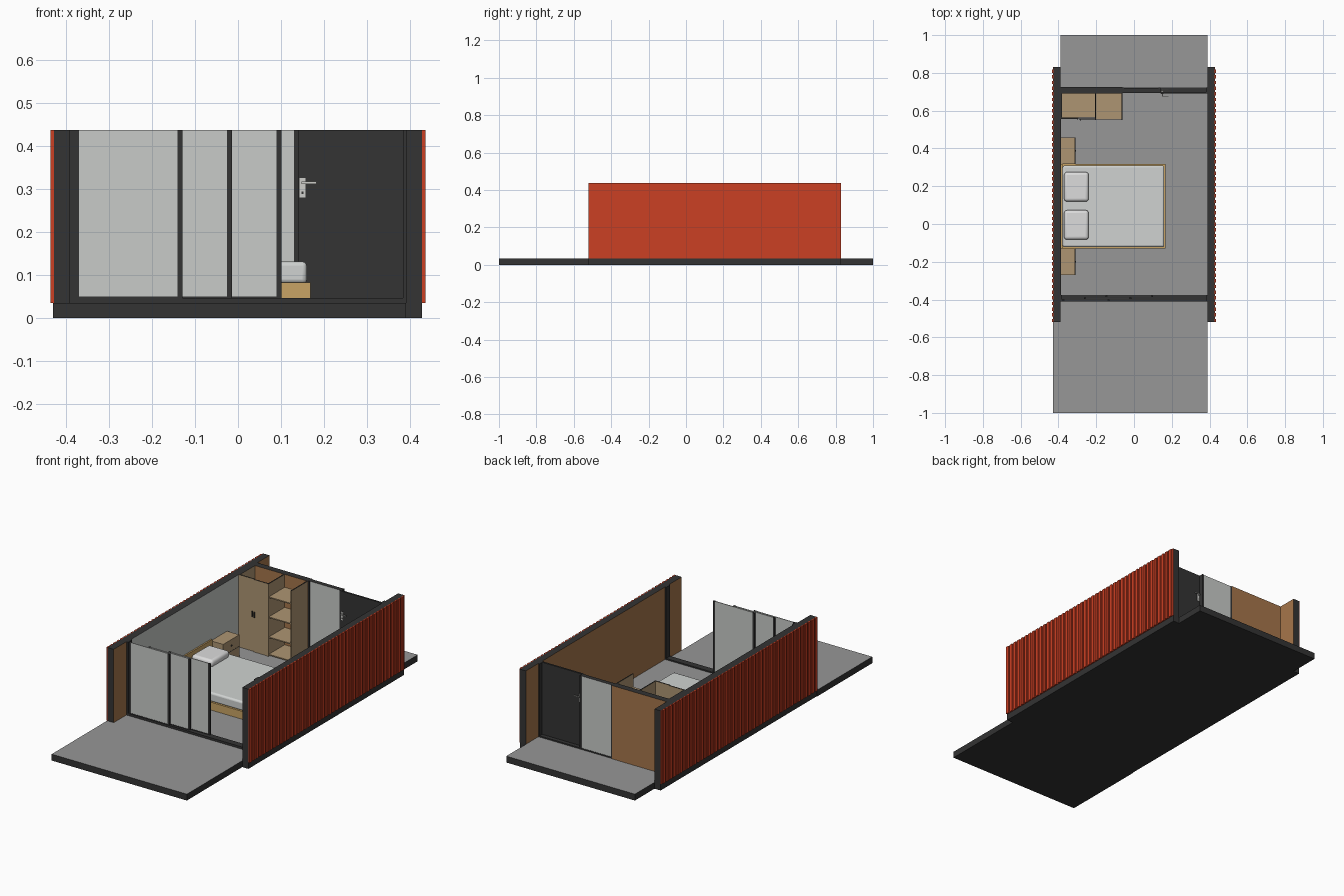
import bpy
import bmesh
from mathutils import Vector

cube = bpy.data.objects.get("Cube")
if cube:
    bpy.data.objects.remove(cube, do_unlink=True)


def material(name, r, g, b):
    m = bpy.data.materials.new(name)
    m.use_nodes = True
    m.diffuse_color = (r, g, b, 1)
    bsdf = next(n for n in m.node_tree.nodes if n.type == 'BSDF_PRINCIPLED')
    bsdf.inputs["Base Color"].default_value = (r, g, b, 1)
    return m


DARK = material("charcoal", 0.033, 0.033, 0.033)
FLOOR = material("floor_grey", 0.31, 0.31, 0.31)
RED = material("red_cladding", 0.60, 0.05, 0.017)
BROWN = material("brown_panel", 0.38, 0.18, 0.07)
WOOD = material("light_wood", 0.42, 0.30, 0.17)
OAK = material("golden_oak", 0.58, 0.37, 0.13)
GLASS = material("pale_glass", 0.58, 0.60, 0.58)
WHITE = material("bed_linen", 0.63, 0.65, 0.64)
PILLOW = material("pillow_white", 0.72, 0.72, 0.72)
STEEL = material("steel", 0.62, 0.62, 0.60)


def add_box(bm, x, y, z):
    """Add a box given (min, max) ranges per axis."""
    verts = bmesh.ops.create_cube(bm, size=1)["verts"]
    for v in verts:
        v.co = Vector(r[0] if c < 0 else r[1] for c, r in zip(v.co, (x, y, z)))


def boxes(name, mat, *parts, second=None, rule=None, bevel=0, segments=3):
    """One object from boxes; faces whose normal passes the rule get the second colour."""
    bm = bmesh.new()
    for p in parts:
        add_box(bm, *p)
    bm.normal_update()
    mesh = bpy.data.meshes.new(name)
    mesh.materials.append(mat)
    if second:
        mesh.materials.append(second)
        for f in bm.faces:
            f.material_index = int(rule(f))
    bm.to_mesh(mesh)
    bm.free()
    ob = bpy.data.objects.new(name, mesh)
    bpy.context.collection.objects.link(ob)
    if bevel:
        mod = ob.modifiers.new("soft_edges", 'BEVEL')
        mod.width, mod.segments = bevel, segments
        smooth(ob)
    return ob


def smooth(ob):
    bpy.ops.object.select_all(action='DESELECT')
    ob.select_set(True)
    bpy.context.view_layer.objects.active = ob
    bpy.ops.object.shade_smooth_by_angle(angle=0.9)


def facing_up(f):
    return f.normal.z > 0.9


TOP, BASE, INNER = 0.437, 0.035, 0.39
FRONT, BACK = -0.52, 0.83

# Ground slab with a grey walking surface; the front deck reaches under the right wall
boxes("deck_slab", DARK, ((-INNER, INNER), (FRONT, 1), (0, BASE)),
      ((-0.43, INNER), (-1, FRONT), (0, BASE)), second=FLOOR, rule=facing_up)
boxes("room_floor", DARK, ((-INNER, INNER), (-0.375, 0.695), (BASE, 0.04)),
      second=FLOOR, rule=facing_up)

# Side walls with brown inner faces and ribbed red cladding outside
for side, label in ((-1, "right"), (1, "left")):
    def span(a, b):
        return tuple(sorted((side * a, side * b)))
    boxes(label + "_wall", DARK, (span(INNER, 0.427), (FRONT, BACK), (0, TOP)),
          second=BROWN, rule=lambda f: f.normal.x * side < -0.9)
    ribs, pitch = [], (BACK - FRONT) / 45
    for i in range(45):
        y = FRONT + i * pitch
        ribs.append((span(0.429, 0.435), (y, y + pitch * 0.6), (BASE, TOP)))
    boxes(label + "_cladding", RED,
          (span(0.427, 0.43), (FRONT, BACK), (BASE, TOP)), *ribs)

# Pale lining behind the bed
boxes("wall_lining", GLASS, ((-INNER, -0.386), (-0.375, 0.69), (0.04, TOP)),
      second=DARK, rule=facing_up)

# Front sliding glazing: track, jambs and three staggered panels
boxes("front_track", DARK, ((-INNER, INNER), (-0.41, -0.375), (BASE, 0.047)))
boxes("front_jambs", DARK, ((-INNER, -0.38), (-0.41, -0.375), (0.04, TOP)),
      ((0.383, INNER), (-0.41, -0.375), (0.04, TOP)))
for i in range(3):
    right = -0.129 + i * 0.115
    left = right - 0.252
    y = -0.404 + i * 0.011
    depth = (y - 0.004, y + 0.004)
    boxes(f"sliding_frame_{i + 1}", DARK,
          ((left, left + 0.012), depth, (0.045, TOP)),
          ((right - 0.012, right), depth, (0.045, TOP)),
          ((left, right), depth, (0.045, 0.05)))
    boxes(f"sliding_glass_{i + 1}", GLASS,
          ((left + 0.01, right - 0.01), (y - 0.002, y + 0.002), (0.05, TOP)))

# Back wall: brown section, fixed glass, posts and door
boxes("back_panel", BROWN, ((-INNER, -0.06), (0.69, 0.725), (BASE, TOP)),
      second=DARK, rule=facing_up)
boxes("back_frame", DARK, ((-0.064, -0.052), (0.694, 0.722), (BASE, TOP)),
      ((0.13, 0.14), (0.694, 0.722), (BASE, TOP)),
      ((0.382, INNER), (0.69, 0.722), (BASE, TOP)),
      ((-0.06, INNER), (0.694, 0.722), (BASE, 0.042)))
boxes("back_glass", GLASS, ((-0.052, 0.13), (0.696, 0.72), (0.042, TOP)),
      second=DARK, rule=facing_up)
boxes("back_door", DARK, ((0.14, 0.382), (0.69, 0.7), (0.042, TOP)))
for label, y, d in (("inside", 0.69, -1), ("outside", 0.7, 1)):
    def out(a, b):
        return tuple(sorted((y + d * a, y + d * b)))
    boxes("door_handle_" + label, STEEL,
          ((0.143, 0.157), out(0, 0.003), (0.28, 0.325)),
          ((0.148, 0.153), out(0, 0.016), (0.312, 0.317)),
          ((0.148, 0.182), out(0.012, 0.016), (0.312, 0.317)))
    boxes("keyhole_" + label, DARK,
          ((0.148, 0.152), out(0.003, 0.004), (0.288, 0.294)))

# Bed
boxes("bed_frame", OAK, ((-0.386, 0.168), (-0.13, 0.317), (0.04, 0.083)))
boxes("headboard", OAK, ((-0.386, -0.378), (-0.13, 0.317), (0.04, 0.175)))
boxes("mattress", WHITE, ((-0.378, 0.16), (-0.122, 0.309), (0.08, 0.131)), bevel=0.01)
for label, y in (("front", -0.005), ("back", 0.197)):
    p = boxes(label + "_pillow", PILLOW,
              ((-0.37, -0.24), (y - 0.078, y + 0.078), (0.129, 0.168)),
              bevel=0.016, segments=4)
    p.rotation_euler = (0, 0, 0)

# Bedside tables with a drawer line and knob
for label, y in (("front", -0.27), ("back", 0.317)):
    boxes(label + "_bedside_table", WOOD,
          ((-0.386, -0.312), (y, y + 0.14), (0.04, 0.165)))
    boxes(label + "_bedside_details", DARK,
          ((-0.312, -0.311), (y, y + 0.14), (0.101, 0.103)),
          ((-0.312, -0.307), (y + 0.066, y + 0.074), (0.13, 0.136)))

# Wardrobe: closed half with two doors, open half with shelves
T = 0.006
boxes("wardrobe_carcass", WOOD,
      ((-0.386, -0.386 + T), (0.56, 0.69), (0.04, TOP)),
      ((-0.2 - T, -0.2), (0.55, 0.69), (0.04, TOP)),
      ((-0.06 - T, -0.06), (0.55, 0.69), (0.04, TOP)),
      second=DARK, rule=facing_up)
boxes("wardrobe_doors", WOOD,
      ((-0.386, -0.294), (0.557, 0.563), (0.04, TOP)),
      ((-0.292, -0.2), (0.552, 0.558), (0.04, TOP)),
      second=DARK, rule=facing_up)
boxes("wardrobe_handles", DARK, ((-0.303, -0.299), (0.55, 0.557), (0.23, 0.26)),
      ((-0.287, -0.283), (0.545, 0.552), (0.23, 0.26)))
boxes("wardrobe_base", WOOD, ((-0.38, -0.206), (0.563, 0.69), (0.04, 0.06)))
boxes("wardrobe_shelves", WOOD,
      *[((-0.2, -0.066), (0.553, 0.69), (z, z + T)) for z in (0.045, 0.14, 0.25, 0.36)])
